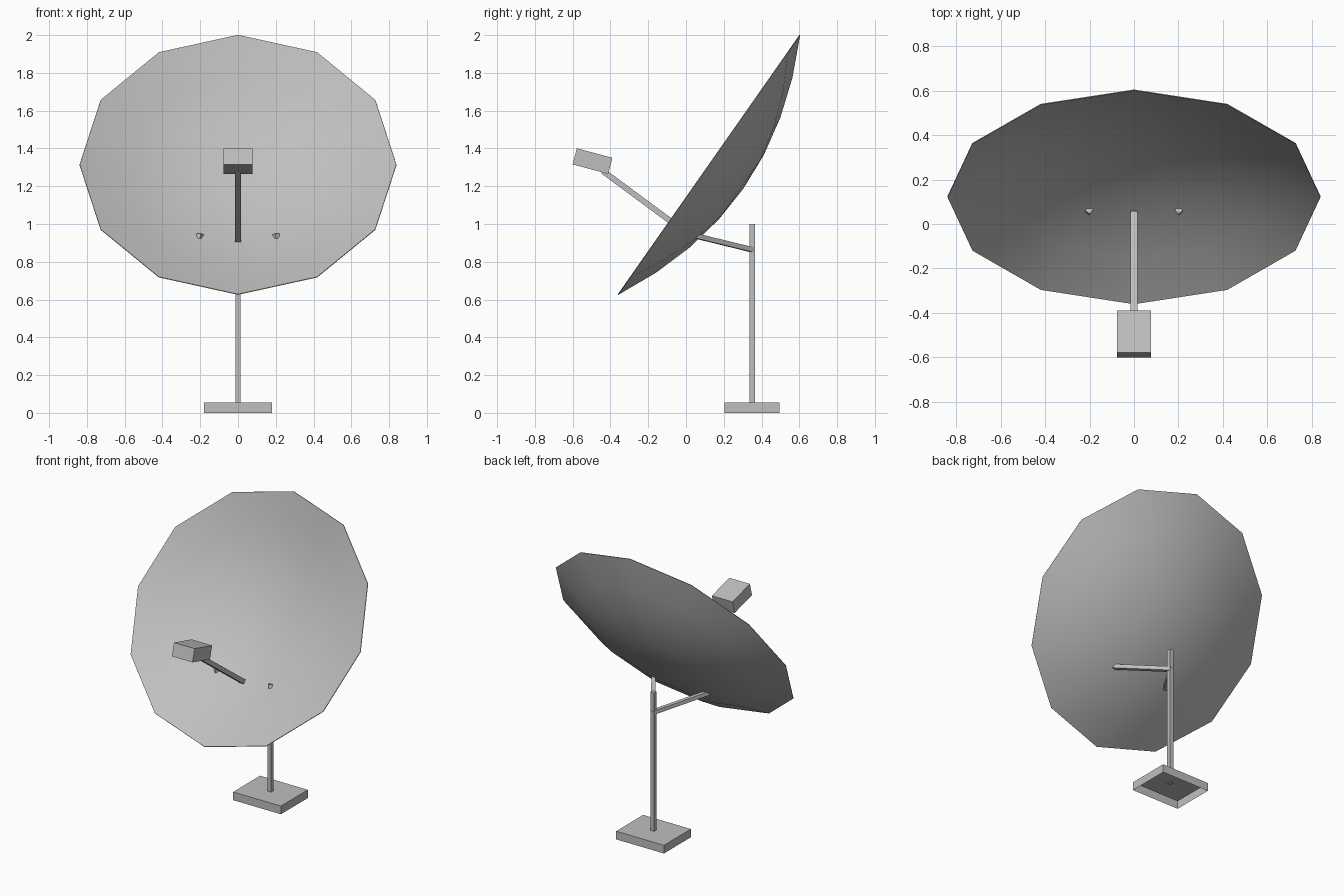
import bpy
import bmesh
import math
from mathutils import Matrix, Vector

default = bpy.data.objects.get("Cube")
if default:
    bpy.data.objects.remove(default, do_unlink=True)

# One grey paint for the whole antenna
grey = bpy.data.materials.new("light_grey")
grey.use_nodes = True
GREY = (0.52, 0.52, 0.52, 1)
grey.diffuse_color = GREY
grey.node_tree.nodes["Principled BSDF"].inputs["Base Color"].default_value = GREY


def add_object(name, bm):
    mesh = bpy.data.meshes.new(name)
    bm.to_mesh(mesh)
    bm.free()
    mesh.materials.append(grey)
    obj = bpy.data.objects.new(name, mesh)
    bpy.context.collection.objects.link(obj)
    return obj


def box(name, size, matrix, open_bottom=False):
    bm = bmesh.new()
    bmesh.ops.create_cube(bm, size=1)
    if open_bottom:
        below = [f for f in bm.faces if f.normal.z < -0.9]
        bmesh.ops.delete(bm, geom=below, context="FACES")
    bm.transform(matrix @ Matrix.Diagonal((*size, 1)))
    return add_object(name, bm)


def bar(name, start, end, width):
    """Square bar between two points."""
    start, end = Vector(start), Vector(end)
    axis = end - start
    turn = axis.to_track_quat("Y", "Z").to_matrix().to_4x4()
    place = Matrix.Translation((start + end) / 2) @ turn
    return box(name, (width, axis.length, width), place)


# Base plate, open underneath, and upright post
box("base", (0.36, 0.29, 0.056), Matrix.Translation((0, 0.35, 0.028)), open_bottom=True)
box("post", (0.028, 0.028, 0.95), Matrix.Translation((0, 0.35, 0.525)))

# Two struts spreading from the post to the back of the dish
for side, label in ((1, "left"), (-1, "right")):
    bar(label + "_strut", (0, 0.357, 0.862), (side * 0.21, 0.05, 0.937), 0.026)

# Shallow twelve-sided dish, tilted towards the sky
RADIUS, DEPTH, SIDES, RINGS = 0.838, 0.22, 12, 4
bm = bmesh.new()
profile = []
for i in range(RINGS + 1):
    t = i / RINGS
    profile.append(bm.verts.new((RADIUS * t, 0, DEPTH * (t * t - 1))))
edges = [bm.edges.new(pair) for pair in zip(profile, profile[1:])]
bmesh.ops.spin(bm, geom=profile + edges, axis=(0, 0, 1), cent=(0, 0, 0),
               angle=math.tau, steps=SIDES)
bmesh.ops.remove_doubles(bm, verts=bm.verts, dist=0.001)
bmesh.ops.recalc_face_normals(bm, faces=bm.faces)
if sum(f.normal.z for f in bm.faces) < 0:
    bmesh.ops.reverse_faces(bm, faces=bm.faces)
bm.transform(Matrix.Translation((0, 0.12, 1.315)) @ Matrix.Rotation(math.radians(55), 4, "X"))
dish = add_object("dish", bm)

# Thin sheet thickness, then smooth shading with a crisp rim
bpy.ops.object.select_all(action="DESELECT")
dish.select_set(True)
bpy.context.view_layer.objects.active = dish
sheet = dish.modifiers.new("sheet", "SOLIDIFY")
sheet.thickness = 0.004
sheet.offset = -1
bpy.ops.object.modifier_apply(modifier=sheet.name)
bpy.ops.object.shade_smooth_by_angle(angle=math.radians(40))

# Feed arm and receiver box in front of the dish
bar("feed_arm", (0, 0.05, 0.918), (0, -0.44, 1.28), 0.03)
box("receiver", (0.155, 0.195, 0.088),
    Matrix.Translation((0, -0.495, 1.333)) @ Matrix.Rotation(math.radians(-15), 4, "X"))
